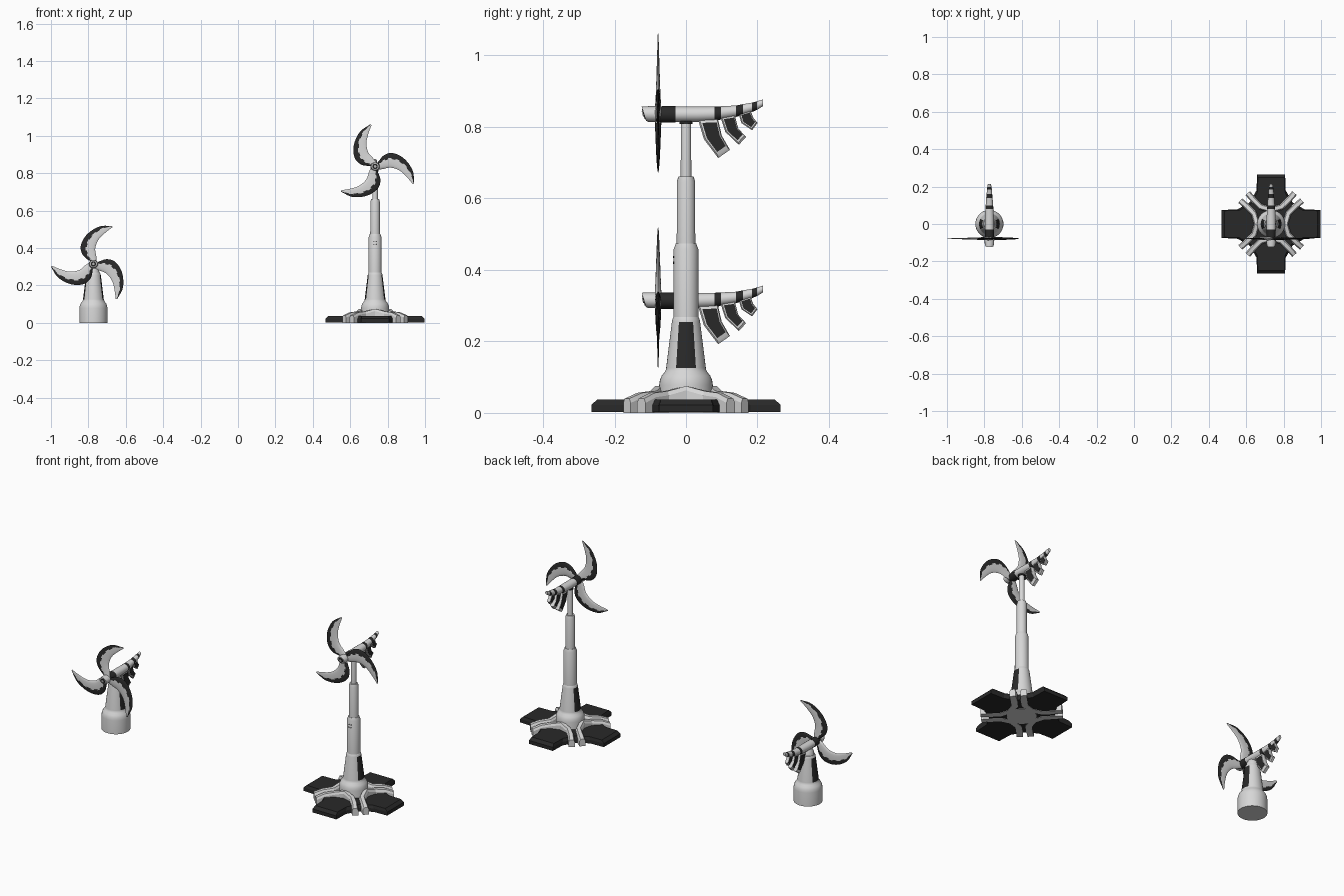
import bpy, bmesh, math
from mathutils import Vector

if "Cube" in bpy.data.objects:
    bpy.data.objects.remove(bpy.data.objects["Cube"])


def material(name, c):
    m = bpy.data.materials.new(name)
    m.diffuse_color = (c, c, c, 1)
    m.use_nodes = True
    m.node_tree.nodes["Principled BSDF"].inputs["Base Color"].default_value = m.diffuse_color
    return m


LIGHT = material("light_grey", 0.68)
DARK = material("charcoal", 0.022)


def loft(name, rings, loc=(0, 0, 0), rule=None, mats=(LIGHT, DARK), angle=35):
    """Skin closed rings of equal count; rule(i, j, centre) gives the material index."""
    bm = bmesh.new()
    vs = [[bm.verts.new(p) for p in r] for r in rings]
    n = len(rings[0])
    for i in range(len(vs) - 1):
        for j in range(n):
            k = (j + 1) % n
            f = bm.faces.new((vs[i][j], vs[i][k], vs[i + 1][k], vs[i + 1][j]))
            if rule:
                f.material_index = int(rule(i, j, f.calc_center_median()))
    bm.faces.new(vs[0][::-1])
    bm.faces.new(vs[-1])
    bmesh.ops.recalc_face_normals(bm, faces=bm.faces)
    me = bpy.data.meshes.new(name)
    bm.to_mesh(me)
    bm.free()
    for m in mats:
        me.materials.append(m)
    me.shade_smooth()
    me.set_sharp_from_angle(angle=math.radians(angle))
    ob = bpy.data.objects.new(name, me)
    ob.location = loc
    bpy.context.collection.objects.link(ob)
    return ob


def lathe(name, profile, loc, rule=None, n=36, **kw):
    rings = [[(r * math.cos(2 * math.pi * j / n), r * math.sin(2 * math.pi * j / n), z)
              for j in range(n)] for r, z in profile]
    return loft(name, rings, loc, rule, **kw)


def tube_y(name, sections, loc, rule=None, n=24, shear=0.0, **kw):
    """Loft along y from (y, z_top, z_bottom, half_width); shear slants the first ring."""
    rings = []
    for i, (y, zt, zb, rx) in enumerate(sections):
        ring = []
        for j in range(n):
            a = 2 * math.pi * j / n
            s = math.sin(a)
            ring.append((rx * math.cos(a), y - (shear * s if i == 0 else 0),
                         (zt + zb) / 2 + (zt - zb) / 2 * s))
        rings.append(ring)
    return loft(name, rings, loc, rule, **kw)


def curve(pts, n):
    """Catmull-Rom samples through 2D points."""
    p = [Vector(q) for q in pts]
    p = [2 * p[0] - p[1]] + p + [2 * p[-1] - p[-2]]
    out = []
    for i in range(n + 1):
        t = i / n * (len(pts) - 1)
        k = min(int(t), len(pts) - 2)
        t -= k
        a, b, c, d = p[k:k + 4]
        out.append(0.5 * (2 * b + (c - a) * t + (2 * a - 5 * b + 4 * c - d) * t * t
                          + (3 * b - a - 3 * c + d) * t ** 3))
    return out


OUTER = [(.005, .03), (.02, .075), (.06, .104), (.127, .10), (.193, .06), (.227, 0)]
INNER = [(.02, -.01), (.045, .005), (.08, .028), (.13, .032), (.18, .015), (.222, -.006)]


def blade(name, deg, loc, rows=26, m=12):
    """Curved lens-section blade with a jagged dark band on its convex edge."""
    ca, sa = math.cos(math.radians(deg)), math.sin(math.radians(deg))
    rings = []
    for o, q in zip(curve(OUTER, rows), curve(INNER, rows)):
        ring = []
        for j in range(2 * m):
            s = (j if j <= m else 2 * m - j) / m
            p = o.lerp(q, s)
            t = .010 * max(.1, 1 - p.length / .25) * math.sqrt(max(0, 4 * s * (1 - s)))
            ring.append((p.x * ca - p.y * sa, -t if j <= m else t, p.x * sa + p.y * ca))
        rings.append(ring)

    def dark(i, j, c):
        return (j if j < m else 2 * m - 1 - j) < 4 + (i // 2) % 2
    loft(name, rings, loc, dark)


NACELLE = [(-.03, .021, -.022, .024), (.03, .021, -.022, .024), (.08, .021, -.020, .022),
           (.098, .022, -.015, .020), (.14, .024, -.008, .017), (.16, .028, -.002, .015),
           (.185, .032, .006, .013), (.199, .036, .012, .011), (.215, .041, .022, .008)]
FINS = [[(.032, -.01), (.05, -.07), (.09, -.123), (.123, -.10), (.10, -.06), (.088, -.008)],
        [(.095, -.004), (.11, -.05), (.148, -.086), (.168, -.064), (.146, -.04), (.135, .002)],
        [(.147, .002), (.155, -.025), (.185, -.045), (.20, -.025), (.188, -.01), (.18, .012)]]


def scaled(pts, k):
    c = sum((Vector(p) for p in pts), Vector((0, 0))) / len(pts)
    return [c + (Vector(p) - c) * k for p in pts]


def head(tag, x, z, first_angle):
    loc = (x, -.0, z)
    # nacelle body with dark stripes
    tube_y(tag + "_nacelle", NACELLE, loc, lambda i, j, c: i in (2, 4, 6))
    # dark collar behind the blades
    tube_y(tag + "_collar", [(-.09, .02, -.02, .02), (-.067, .022, -.024, .024),
                             (-.029, .022, -.024, .025)], loc, mats=(DARK,))
    # spinner with slanted front
    tube_y(tag + "_spinner", [(-.118, .021, -.019, .021), (-.105, .022, -.022, .025),
                              (-.085, .022, -.022, .025)], loc, shear=.006)
    tube_y(tag + "_spinner_ring", [(-.1195, .014, -.014, .014), (-.11, .014, -.014, .014)],
           loc, shear=.004, mats=(DARK,))
    tube_y(tag + "_spinner_cap", [(-.122, .007, -.007, .007), (-.11, .007, -.007, .007)],
           loc, shear=.002)
    for k in range(3):
        blade(f"{tag}_blade_{k}", first_angle + 120 * k, (x, -.078, z))
    # tail fins with dark side panels
    for k, pts in enumerate(FINS):
        w = .013 - .002 * k
        layers = [(-w, .86), (-w * .6, 1), (w * .6, 1), (w, .86)]
        loft(f"{tag}_fin_{k}", [[(h, p.x, p.y) for p in scaled(pts, s)] for h, s in layers], loc)
        loft(f"{tag}_fin_panel_{k}", [[(h, p.x, p.y) for p in scaled(pts, .72)]
                                      for h in (-w - .001, w + .001)], loc, mats=(DARK,))


FOOT = [(.075, 0), (.075, .078), (.073, .092), (.068, .104), (.06, .114), (.056, .122),
        (.0555, .126), (.0395, .255), (.038, .262), (.035, .268)]


def foot(tag, x):
    # bell shaped foot, dark panel on both sides
    lathe(tag + "_foot", FOOT, (x, 0, 0),
          lambda i, j, c: i == 6 and abs(math.atan2(c.y, abs(c.x))) < math.radians(30))


# short turbine
XS, XT = -.773, .733
foot("short", XS)
lathe("short_neck", [(.033, .26), (.030, .285), (.022, .30)], (XS, 0, 0))
head("short", XS, .315, 64)

# tall turbine with telescoping mast
foot("tall", XT)
for name, r, z0, z1 in (("lower", .035, .262, .474), ("middle", .026, .46, .662),
                        ("upper", .0148, .65, .82)):
    lathe(f"tall_mast_{name}", [(r, z0), (r * .98, z1 - .016), (r * .82, z1)], (XT, 0, 0))
lathe("tall_mast_collar", [(.018, .808), (.018, .816)], (XT, 0, 0), mats=(DARK,))
head("tall", XT, .836, 96.5)

# small dark marks on the lower mast
for sx in (-1, 1):
    for z in (.42, .436):
        tube_y("mast_mark", [(-.036, .003, -.003, .003), (-.03, .003, -.003, .003)],
               (XT + sx * .006, 0, z), n=8, mats=(DARK,))

# cross shaped base plate
quarter = [(.265, -.075), (.265, .075), (.18, .078), (.115, .115), (.078, .18)]
plate = []
for k in range(4):
    c, s = round(math.cos(k * math.pi / 2)), round(math.sin(k * math.pi / 2))
    plate += [(x * c - y * s, x * s + y * c) for x, y in quarter]
loft("base_plate", [[(x * k, y * k, z) for x, y in plate]
                    for z, k in ((.002, 1), (.022, 1), (.037, .94))], (XT, 0, 0),
     mats=(DARK,), angle=15)

# four light braces bent around the inner end of each arm
half = [(.165, .125, .040), (.13, .095, .056), (.092, .056, .061), (.076, 0, .075)]
path = [(x, -y, h) for x, y, h in half] + half[-2::-1]
for k in range(4):
    rings = []
    for i, (x, y, h) in enumerate(path):
        a, b = path[max(i - 1, 0)], path[min(i + 1, len(path) - 1)]
        d = Vector((b[0] - a[0], b[1] - a[1])).normalized()
        nrm = Vector((-d.y, d.x))
        ring = []
        for o, z in ((-.016, 0), (-.016, h - .012), (-.010, h), (.010, h), (.016, h - .012), (.016, 0)):
            ring.append((x + nrm.x * o, y + nrm.y * o, z))
        rings.append(ring)
    ob = loft(f"base_brace_{k}", rings, (XT, 0, 0), angle=15)
    ob.rotation_euler.z = k * math.pi / 2
